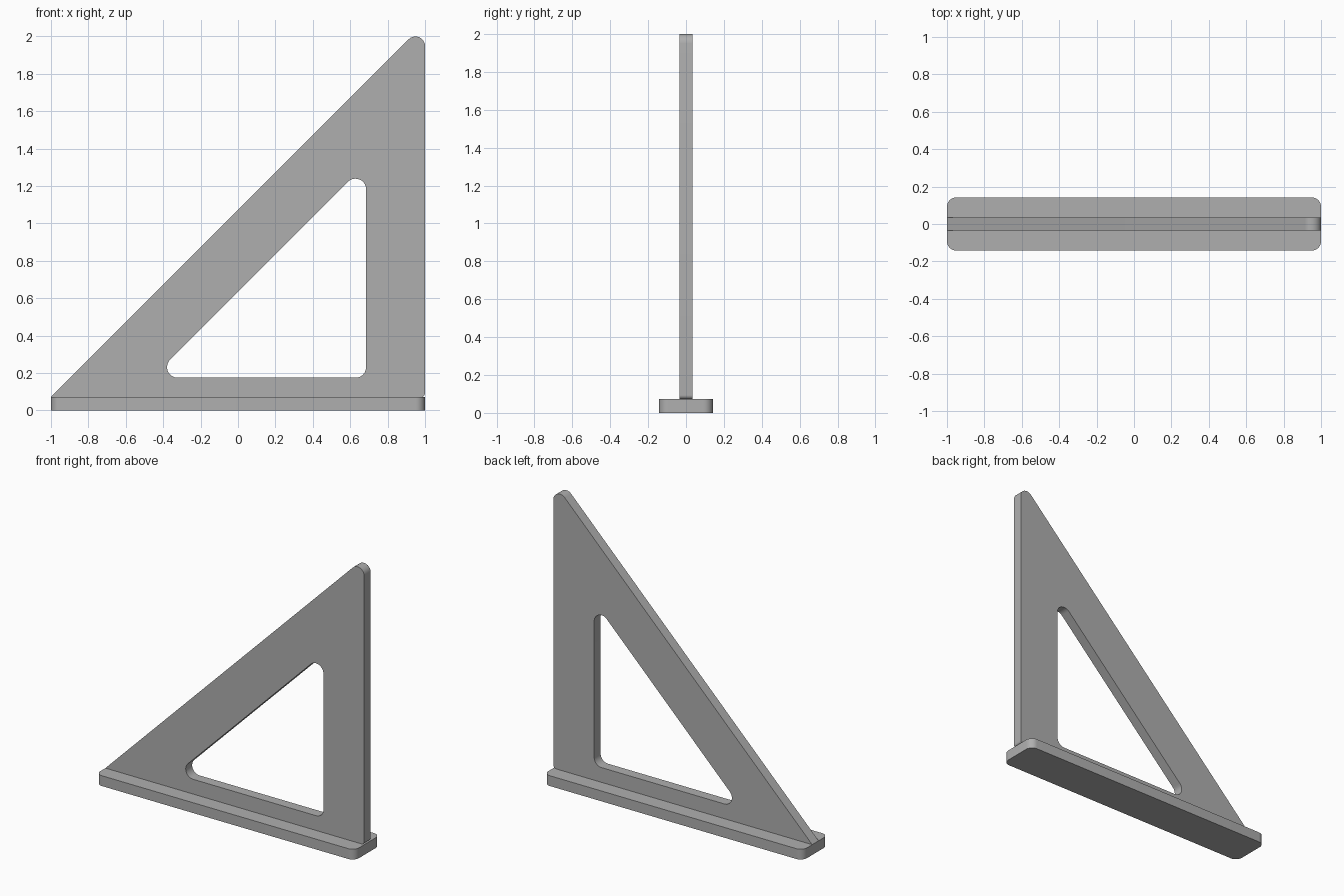
import bpy
import bmesh
import math
from mathutils import Matrix, Vector

cube = bpy.data.objects.get("Cube")
if cube:
    bpy.data.objects.remove(cube, do_unlink=True)

grey = bpy.data.materials.new("plain grey")
grey.use_nodes = True
colour = (0.43, 0.43, 0.43, 1)
grey.diffuse_color = colour
grey.node_tree.nodes["Principled BSDF"].inputs["Base Color"].default_value = colour


def rounded(corners, steps=10):
    """Outline from (x, y, radius) corners, each rounded by a tangent arc."""
    points = []
    for i, (x, y, r) in enumerate(corners):
        p = Vector((x, y))
        if r == 0:
            points.append(p)
            continue
        a = (Vector(corners[i - 1][:2]) - p).normalized()
        b = (Vector(corners[(i + 1) % len(corners)][:2]) - p).normalized()
        half = a.angle(b) / 2
        centre = p + (a + b).normalized() * r / math.sin(half)
        start = p + a * r / math.tan(half) - centre
        end = p + b * r / math.tan(half) - centre
        sweep = math.atan2(start.cross(end), start.dot(end))
        for k in range(steps + 1):
            points.append(centre + Matrix.Rotation(sweep * k / steps, 2) @ start)
    return points


def slab(name, outlines, thickness, matrix):
    """Flat profile, with holes for inner outlines, extruded both ways."""
    curve = bpy.data.curves.new(name, "CURVE")
    curve.dimensions = "2D"
    curve.fill_mode = "BOTH"
    curve.extrude = thickness / 2
    for outline in outlines:
        spline = curve.splines.new("POLY")
        spline.points.add(len(outline) - 1)
        for point, co in zip(spline.points, outline):
            point.co = (co.x, co.y, 0, 1)
        spline.use_cyclic_u = True
    obj = bpy.data.objects.new(name, curve)
    bpy.context.collection.objects.link(obj)
    bpy.ops.object.select_all(action="DESELECT")
    bpy.context.view_layer.objects.active = obj
    obj.select_set(True)
    bpy.ops.object.convert(target="MESH")
    obj = bpy.context.object

    # Weld the caps to the walls and place the part
    bm = bmesh.new()
    bm.from_mesh(obj.data)
    bmesh.ops.remove_doubles(bm, verts=bm.verts, dist=0.0001)
    bmesh.ops.transform(bm, matrix=matrix, verts=bm.verts)
    bmesh.ops.recalc_face_normals(bm, faces=bm.faces)
    bm.to_mesh(obj.data)
    bm.free()
    obj.data.materials.clear()
    obj.data.materials.append(grey)
    bpy.ops.object.shade_smooth_by_angle(angle=math.radians(30))
    return obj


base_top = 0.072
half_depth = 0.142

# Base fence: flat bar with rounded upright corners
base = rounded([(-1, -half_depth, 0.05), (1, -half_depth, 0.05),
                (1, half_depth, 0.05), (-1, half_depth, 0.05)])
slab("base_fence", [base], base_top, Matrix.Translation((0, 0, base_top / 2)))

# Upright triangular plate with a rounded triangular window
plate = rounded([(-1, base_top, 0), (1, base_top, 0.022), (1, 2 + base_top, 0.051)])
window = rounded([(-0.46, 0.175, 0.057), (0.685, 0.175, 0.057), (0.685, 1.32, 0.057)])
slab("triangle_plate", [plate, window], 0.071, Matrix.Rotation(math.pi / 2, 4, "X"))
